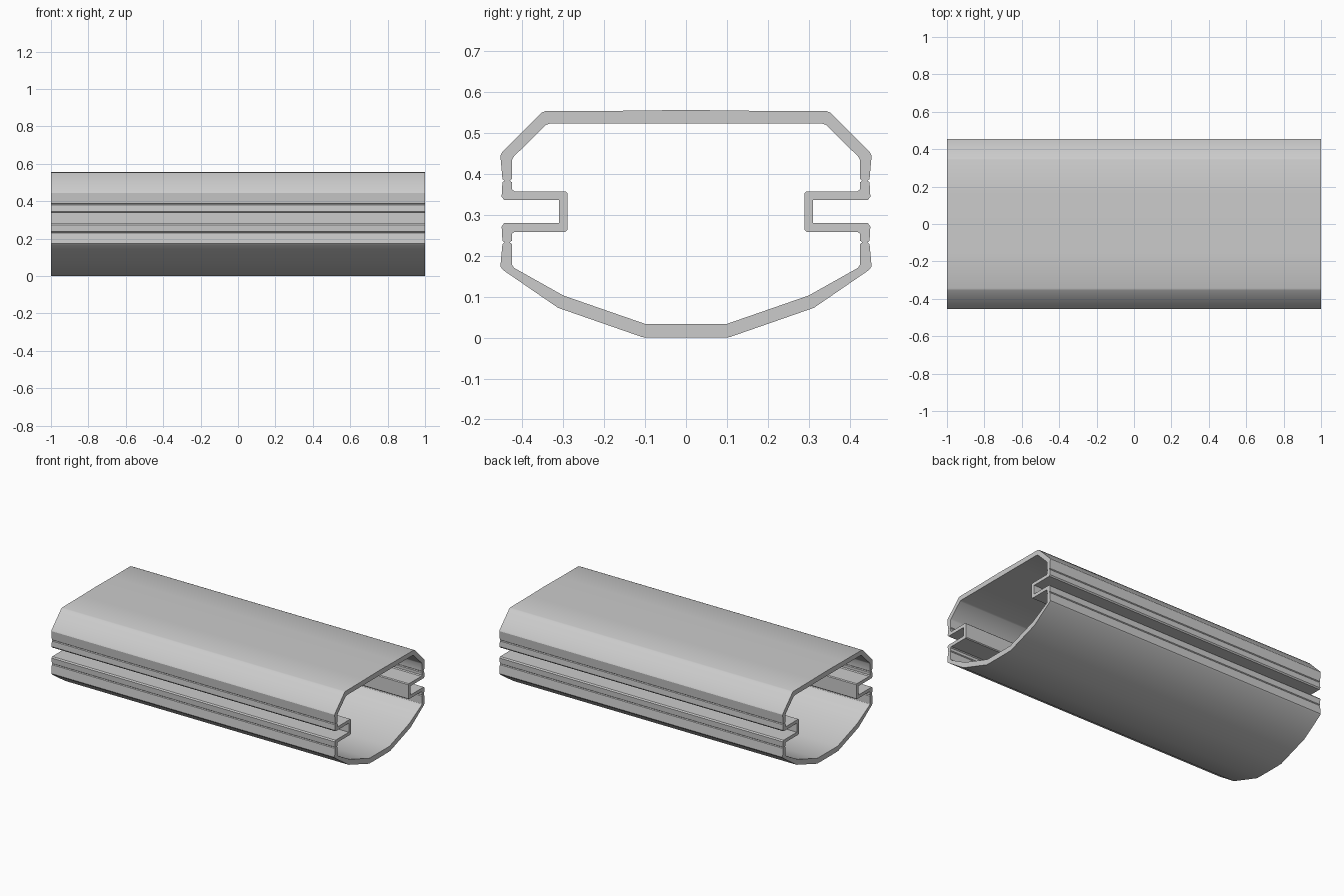
import bpy, bmesh

if "Cube" in bpy.data.objects:
    bpy.data.objects.remove(bpy.data.objects["Cube"])

HALF = 1.0  # half length of the extrusion


def extruded_wall(name, outer, inner, closed_start=True):
    """Sweep a wall section (matching outer / inner y,z points) along x."""
    bm = bmesh.new()
    rings = []
    for (oy, oz), (iy, iz) in zip(outer, inner):
        rings.append([bm.verts.new(c) for c in (
            (-HALF, oy, oz), (HALF, oy, oz), (HALF, iy, iz), (-HALF, iy, iz))])
    for a, b in zip(rings, rings[1:]):
        for k in range(4):
            n = (k + 1) % 4
            bm.faces.new((a[k], a[n], b[n], b[k]))
    bm.faces.new(rings[0])
    bm.faces.new(rings[-1])
    bmesh.ops.recalc_face_normals(bm, faces=bm.faces)
    mesh = bpy.data.meshes.new(name)
    bm.to_mesh(mesh)
    bm.free()
    obj = bpy.data.objects.new(name, mesh)
    bpy.context.collection.objects.link(obj)
    bpy.ops.object.select_all(action='DESELECT')
    obj.select_set(True)
    bpy.context.view_layer.objects.active = obj
    bpy.ops.object.shade_smooth_by_angle(angle=0.52)
    return obj


def both_sides(half):
    """Mirror a half section (ordered outer edge to middle) across y = 0."""
    return half + [(-y, z) for y, z in reversed(half) if y > 0]


def flip_z(half, mid):
    """Mirror a half section (ordered top to middle) across z = mid."""
    return half + [(y, 2 * mid - z) for y, z in reversed(half)]


# Top shell: flat roof with a slight crown, chamfers and short side lips
extruded_wall(
    "top_shell",
    both_sides([(.444, .384), (.449, .388), (.454, .445), (.450, .453), (.354, .550),
                (.344, .554), (.155, .555), (0, .557)]),
    both_sides([(.431, .384), (.426, .388), (.426, .434), (.421, .443), (.343, .520),
                (.331, .524), (.155, .524), (0, .524)]))

# Bottom shell: faceted hull with short side lips
extruded_wall(
    "bottom_shell",
    both_sides([(.444, .233), (.449, .229), (.454, .174), (.447, .165),
                (.313, .073), (.106, .001), (0, 0)]),
    both_sides([(.431, .233), (.426, .229), (.426, .179), (.421, .171),
                (.300, .103), (.101, .034), (0, .034)]))

# Side rails: recessed U channels between the two shells
rail_outer = flip_z([(.444, .384), (.449, .380), (.451, .345), (.445, .337),
                     (.311, .337), (.311, .332)], .3085)
rail_inner = flip_z([(.431, .384), (.426, .380), (.426, .363), (.419, .358),
                     (.295, .358), (.290, .353)], .3085)
for name, s in (("right_rail", 1), ("left_rail", -1)):
    extruded_wall(name, [(s * y, z) for y, z in rail_outer],
                  [(s * y, z) for y, z in rail_inner])
